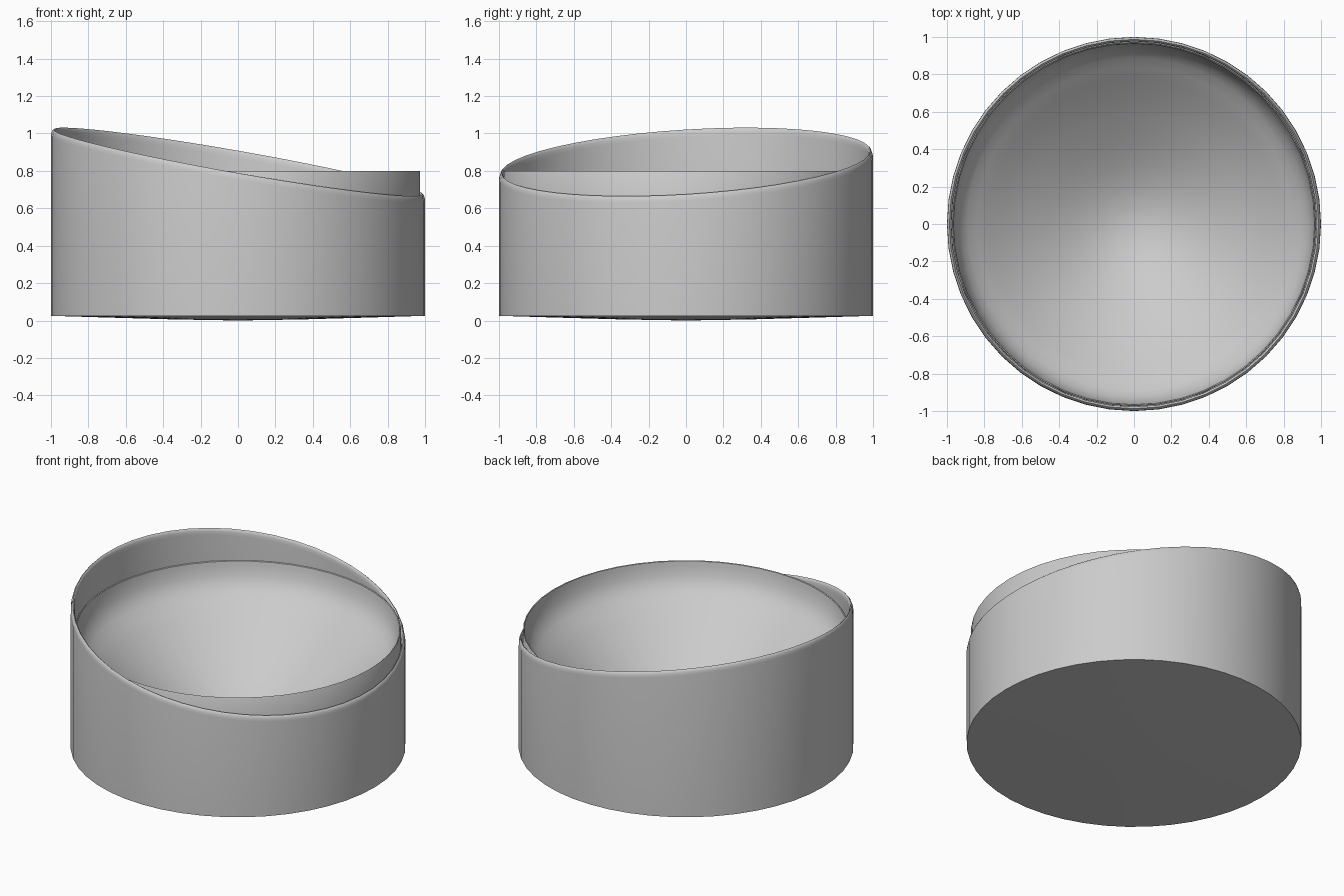
import bpy, bmesh, math

if "Cube" in bpy.data.objects:
    bpy.data.objects.remove(bpy.data.objects["Cube"])

SEG = 48

def rim(a):
    # height of the slanted lip at angle a
    return 0.848 - 0.173 * math.cos(a) + 0.06 * math.sin(a)

def lathe(name, profile):
    # profile rows: radius, height, whether height is measured from the lip
    bm = bmesh.new()
    rings = []
    for r, z, from_rim in profile:
        if r == 0:
            rings.append([bm.verts.new((0, 0, z))])
            continue
        ring = []
        for i in range(SEG):
            a = 2 * math.pi * i / SEG
            h = z + rim(a) if from_rim else z
            ring.append(bm.verts.new((r * math.cos(a), r * math.sin(a), h)))
        rings.append(ring)
    for lo, hi in zip(rings, rings[1:]):
        for i in range(SEG):
            j = (i + 1) % SEG
            if len(lo) == 1:
                bm.faces.new((lo[0], hi[j], hi[i]))
            elif len(hi) == 1:
                bm.faces.new((lo[i], lo[j], hi[0]))
            else:
                bm.faces.new((lo[i], lo[j], hi[j], hi[i]))
    mesh = bpy.data.meshes.new(name)
    bm.to_mesh(mesh)
    bm.free()
    obj = bpy.data.objects.new(name, mesh)
    bpy.context.collection.objects.link(obj)
    bpy.ops.object.select_all(action='DESELECT')
    obj.select_set(True)
    bpy.context.view_layer.objects.active = obj
    bpy.ops.object.shade_smooth_by_angle(angle=math.radians(35))
    return obj

# outer stand: slightly domed underside, straight wall, rounded slanted lip
lathe("outer_stand", [
    (0, 0.0, False), (0.35, 0.006, False), (0.7, 0.016, False), (1.0, 0.025, False),
    (1.0, -0.035, True), (0.998, -0.018, True), (0.993, -0.005, True),
    (0.987, 0.0, True), (0.981, -0.005, True), (0.977, -0.018, True),
    (0.976, -0.04, True), (0.976, 0.58, False)])

# inner bowl: level rim, short wall, rounded shoulder, sloping basin
lathe("inner_bowl", [
    (0.974, 0.58, False), (0.974, 0.795, False), (0.971, 0.80, False),
    (0.966, 0.797, False), (0.962, 0.77, False), (0.95, 0.71, False),
    (0.925, 0.66, False), (0.89, 0.62, False), (0.84, 0.58, False),
    (0.78, 0.53, False), (0.70, 0.46, False), (0.58, 0.37, False),
    (0.45, 0.28, False), (0.32, 0.20, False), (0.20, 0.145, False),
    (0.10, 0.115, False), (0, 0.105, False)])
